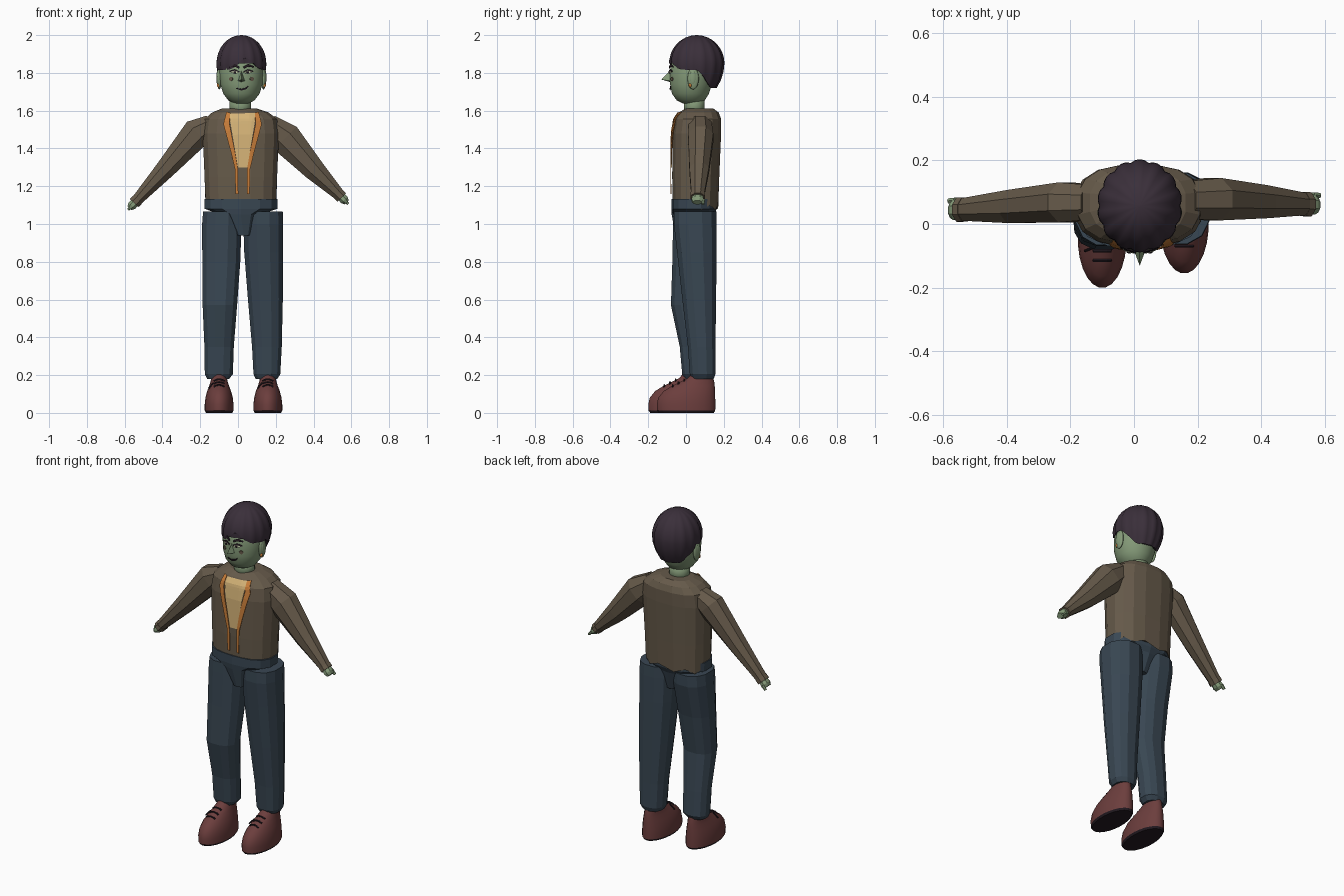
import bpy, bmesh, math
from mathutils import Vector
from mathutils.bvhtree import BVHTree

if "Cube" in bpy.data.objects:
    bpy.data.objects.remove(bpy.data.objects["Cube"])


def material(name, rgb):
    lin = [((c / 255 + 0.055) / 1.055) ** 2.4 for c in rgb]
    m = bpy.data.materials.new(name)
    m.use_nodes = True
    m.diffuse_color = (*lin, 1)
    m.node_tree.nodes["Principled BSDF"].inputs["Base Color"].default_value = (*lin, 1)
    return m


SKIN = material("green skin", (132, 154, 120))
HAIR = material("dark plum hair", (58, 47, 58))
JACKET = material("brown jacket", (102, 90, 74))
TRIM = material("orange trim", (201, 126, 58))
SHIRT = material("tan shirt", (214, 180, 120))
DENIM = material("navy trousers", (57, 71, 83))
SHOE = material("red brown shoe", (108, 62, 61))
DARK = material("near black", (36, 27, 34))
EYE = material("pale eye", (186, 196, 160))


def make(name, verts, faces, mats, smooth=False):
    me = bpy.data.meshes.new(name)
    me.from_pydata([tuple(v) for v in verts], [], faces)
    bm = bmesh.new()
    bm.from_mesh(me)
    bmesh.ops.recalc_face_normals(bm, faces=bm.faces)
    bm.to_mesh(me)
    bm.free()
    for m in mats:
        me.materials.append(m)
    for p in me.polygons:
        p.use_smooth = smooth
    ob = bpy.data.objects.new(name, me)
    bpy.context.collection.objects.link(ob)
    return ob


def skin_rings(name, rings, mat, smooth=False):
    """Join closed rings of points and cap both ends."""
    n = len(rings[0])
    verts = [p for r in rings for p in r]
    faces = [(j * n + i, j * n + (i + 1) % n, (j + 1) * n + (i + 1) % n, (j + 1) * n + i)
             for j in range(len(rings) - 1) for i in range(n)]
    faces += [tuple(range(n)), tuple(range(len(verts) - n, len(verts)))]
    return make(name, verts, faces, [mat], smooth)


def power(c, e):
    return math.copysign(abs(c) ** e, c)


def oval(x0, x1, y0, y1, z, n, e=1.0):
    """Horizontal ring given by its extents."""
    out = []
    for i in range(n):
        a = 2 * math.pi * (i + 0.5) / n
        out.append(Vector(((x0 + x1) / 2 + (x1 - x0) / 2 * power(math.cos(a), e),
                           (y0 + y1) / 2 + (y1 - y0) / 2 * power(math.sin(a), e), z)))
    return out


def loft(name, rows, mat, n=12, e=1.0, smooth=False):
    return skin_rings(name, [oval(*r, n, e) for r in rows], mat, smooth)


def tube(name, path, mat, n=8, smooth=False):
    """Limb along points (x, y, z, radius, depth radius)."""
    pts = [Vector(p[:3]) for p in path]
    rings = []
    for k, p in enumerate(path):
        t = (pts[min(k + 1, len(pts) - 1)] - pts[max(k - 1, 0)]).normalized()
        u = Vector((0, 1, 0))
        v = t.cross(u).normalized()
        rings.append([pts[k] + u * p[4] * math.cos(a) + v * p[3] * math.sin(a)
                      for a in (2 * math.pi * (i + 0.5) / n for i in range(n))])
    return skin_rings(name, rings, mat, smooth)


def ball(name, loc, size, mat):
    bpy.ops.mesh.primitive_uv_sphere_add(segments=14, ring_count=9, radius=1, location=loc)
    ob = bpy.context.object
    ob.name = name
    ob.scale = size
    ob.data.materials.append(mat)
    bpy.ops.object.shade_smooth()
    return ob


def bvh(ob):
    return BVHTree.FromPolygons([v.co for v in ob.data.vertices],
                                [tuple(p.vertices) for p in ob.data.polygons])


def stroke(name, pts, mat, tree, lift=0.004, cross=4, step=4):
    """Thin plate following (x, z, width) points, laid on a front surface."""
    path = []
    for a, b in zip(pts, pts[1:]):
        path += [Vector(a).lerp(Vector(b), s / step) for s in range(step)]
    path.append(Vector(pts[-1]))
    verts = []
    for k, p in enumerate(path):
        d = path[min(k + 1, len(path) - 1)] - path[max(k - 1, 0)]
        side = Vector((-d.y, d.x)).normalized()
        for i in range(cross + 1):
            q = Vector((p.x, p.y)) + side * p.z * (i / cross - 0.5)
            hit = tree.ray_cast(Vector((q.x, -1, q.y)), Vector((0, 1, 0)))[0]
            verts.append((q.x, (hit.y if hit else 0) - lift, q.y))
    w = cross + 1
    faces = [(j * w + i, j * w + i + 1, (j + 1) * w + i + 1, (j + 1) * w + i)
             for j in range(len(path) - 1) for i in range(cross)]
    ob = make(name, verts, faces, [mat])
    mod = ob.modifiers.new("thickness", "SOLIDIFY")
    mod.thickness = 0.004
    mod.offset = 0
    return ob


# Jacket body, with a ragged hem hanging lower at the back
rows = [(-.175, .205, -.072, .172, 1.13), (-.18, .21, -.075, .178, 1.25),
        (-.19, .22, -.073, .188, 1.48), (-.18, .21, -.062, .188, 1.555),
        (-.14, .165, -.04, .175, 1.59), (-.085, .10, -.002, .145, 1.612)]
rings = [oval(*r, 16, 0.8) for r in rows]
for i, p in enumerate(rings[0]):
    if p.y > 0.08:
        p.z = 1.075 + 0.025 * (i % 2)
jacket = skin_rings("jacket_body", rings, JACKET)
front = bvh(jacket)
stroke("shirt_front", [(.023, 1.585, .15), (.024, 1.53, .125), (.025, 1.30, .05)],
       SHIRT, front, 0.004, 8)
for s, side in ((-1, "right"), (1, "left")):
    m = lambda d: 0.024 + s * d
    stroke(side + "_lapel", [(m(.075), 1.59, .02), (m(.085), 1.53, .032), (m(.05), 1.38, .022),
                             (m(.032), 1.29, .016), (m(.03), 1.16, .015)], TRIM, front, 0.008)

# Sleeves, cuffs and hands
arms = {
    "right": [(-.14, .068, 1.53, .055, .06), (-.215, .068, 1.485, .085, .068),
              (-.385, .055, 1.29, .056, .056), (-.545, .045, 1.115, .03, .037)],
    "left": [(.16, .075, 1.53, .06, .065), (.25, .078, 1.455, .092, .072),
             (.405, .07, 1.285, .062, .056), (.545, .062, 1.145, .031, .036)]}
for side, path in arms.items():
    tube(side + "_sleeve", path, JACKET)
    end, d = Vector(path[3][:3]), (Vector(path[3][:3]) - Vector(path[2][:3])).normalized()
    tube(side + "_cuff", [(*(end - d * .02), .034, .041), (*(end + d * .006), .034, .041)], JACKET)
    tube(side + "_hand", [(*(end - d * .01), .024, .028), (*(end + d * .025), .026, .034),
                          (*(end + d * .043), .016, .026)], SKIN)
    thumb = end + d * .025 + Vector((0, .03, 0))
    tube(side + "_thumb", [(*thumb, .009, .01), (*(thumb + d * .03), .007, .009)], SKIN, 6)

# Trousers: hips and two legs, the right knee bent forward
loft("hips", [(-.015, .075, -.055, .12, .94), (-.09, .12, -.076, .15, 1.05),
              (-.18, .212, -.078, .163, 1.08), (-.182, .214, -.078, .165, 1.132)], DENIM, 14, 0.8)
loft("right_leg", [(-.165, -.045, -.012, .095, .18), (-.178, -.025, -.022, .11, .205),
                   (-.18, -.02, -.035, .10, .35), (-.19, -.002, -.082, .08, .57),
                   (-.192, .015, -.075, .115, .80), (-.193, .022, -.072, .16, 1.0),
                   (-.188, .02, -.07, .16, 1.065)], DENIM, 12, 0.85)
loft("left_leg", [(.092, .21, .03, .148, .18), (.08, .226, .018, .158, .205),
                  (.072, .234, .008, .158, .35), (.05, .24, -.022, .162, .6),
                  (.03, .242, -.05, .165, .85), (.025, .242, -.068, .166, 1.0),
                  (.025, .24, -.066, .164, 1.065)], DENIM, 12, 0.85)

# Shoes with dark soles and laces
for side, cx, dy in (("right", -.1, -.045), ("left", .158, 0)):
    rows = [(.07, -.145, .148, 0), (.077, -.155, .156, .012), (.077, -.156, .157, .045),
            (.073, -.148, .156, .08), (.064, -.12, .155, .115), (.053, -.075, .153, .143),
            (.046, -.03, .15, .165), (.042, .01, .145, .185), (.038, .03, .14, .21)]
    shoe = loft(side + "_shoe", [(cx - w, cx + w, a + dy, b + dy, z) for w, a, b, z in rows],
                SHOE, 24, 1.0, True)
    shoe.data.materials.append(DARK)
    for p in shoe.data.polygons:
        if p.center.z < 0.01:
            p.material_index = 1
            p.use_smooth = False
    tree = bvh(shoe)
    for k in range(3):
        y = dy - .07 + .03 * k
        lace = []
        for i in range(5):
            x = cx + (i / 2 - 1) * .028
            hit = tree.ray_cast(Vector((x, y, 1)), Vector((0, 0, -1)))[0]
            lace.append((x, y, (hit.z if hit else .15) + .003, .005, .005))
        tube(side + "_lace", lace, DARK, 6)
    tube(side + "_lace_end", [(cx - .03, dy - .03, .16, .004, .004),
                              (cx - .055, dy - .04, .13, .004, .004)], DARK, 6)

# Neck and head
C = 0.018
loft("neck", [(-.048, .072, -.012, .10, 1.57), (-.045, .07, -.01, .10, 1.68)], SKIN, 16, 1.0, True)
rows = [(.04, -.015, .075, 1.638), (.07, -.05, .10, 1.655), (.097, -.075, .122, 1.69),
        (.112, -.085, .138, 1.74), (.117, -.086, .15, 1.80), (.113, -.077, .16, 1.86),
        (.085, -.045, .145, 1.93), (.04, 0, .1, 1.965)]
head = loft("head", [(C - w, C + w, a, b, z) for w, a, b, z in rows], SKIN, 28, 1.0, True)
face = bvh(head)
make("nose", [(C, -.131, 1.765), (C - .02, -.078, 1.757), (C + .02, -.078, 1.757),
              (C, -.08, 1.815), (C, -.078, 1.75)],
     [(0, 3, 1), (0, 2, 3), (0, 1, 4), (0, 4, 2)], [SKIN])

# Face details, mirrored about the head centre
for s, side in ((-1, "right"), (1, "left")):
    m = lambda d: C + s * d
    stroke(side + "_brow", [(m(.012), 1.828, .011), (m(.035), 1.84, .014), (m(.065), 1.832, .006)],
           DARK, face, .007)
    stroke(side + "_eyelid", [(m(.012), 1.805, .006), (m(.035), 1.812, .016), (m(.062), 1.808, .005)],
           DARK, face, .006)
    stroke(side + "_eye", [(m(.016), 1.802, .004), (m(.034), 1.803, .017), (m(.054), 1.804, .004)],
           EYE, face, .007)
    stroke(side + "_pupil", [(m(.028), 1.803, .008), (m(.034), 1.803, .014), (m(.04), 1.803, .008)],
           DARK, face, .010)
    stroke(side + "_cheek_spot", [(m(.045), 1.768, .006), (m(.051), 1.768, .02),
                                  (m(.059), 1.768, .02), (m(.065), 1.768, .006)], JACKET, face)
    ball(side + "_ear", (m(.117), .038, 1.77), (.014, .03, .058), SKIN)
    ball(side + "_ear_hollow", (m(.126), .036, 1.775), (.007, .017, .038), SKIN)
    ball(side + "_earring", (m(.122), .022, 1.735), (.008, .008, .012), TRIM)
stroke("mouth", [(C - .028, 1.718, .004), (C, 1.711, .008), (C + .025, 1.718, .008),
                 (C + .036, 1.73, .003)], DARK, face, .005)

# Hair: ribbed dome whose edge rises over the forehead and drops at the nape
N, LEVELS = 56, 8
Y0, Z0 = 0.057, 1.85


def hair_point(a, scale, z):
    rib = 0.955 + 0.055 * abs(math.sin(7 * a)) ** 0.7
    return Vector((C + .133 * scale * rib * math.cos(a), Y0 + .145 * scale * rib * math.sin(a), z))


def hair_edge(a):
    f = -math.sin(a)
    if f < 0:
        return 1.82 - 0.1 * min(1, -1.5 * f)
    return 1.815 + 0.065 * math.exp(-((math.cos(a) - .2) / .4) ** 2) * f


angles = [2 * math.pi * i / N for i in range(N)]
rings = []
for k in range(LEVELS):
    phi = math.pi / 2 * (k + 0.15) / LEVELS
    rings.append([hair_point(a, math.sin(phi), max(Z0 + .15 * math.cos(phi), hair_edge(a)))
                  for a in angles])
for t in (0, .35, .7, 1):
    ring = []
    for a in angles:
        z = Z0 + (hair_edge(a) - Z0) * t
        ring.append(hair_point(a, 1 - .28 * (max(0, Z0 - z) / .13) ** 2, z))
    rings.append(ring)
rings.append([hair_point(a, .66, hair_edge(a) + .01) for a in angles])
hair = skin_rings("hair", rings, HAIR, True)
bpy.context.view_layer.objects.active = hair
bpy.ops.object.select_all(action="DESELECT")
hair.select_set(True)
bpy.ops.object.shade_smooth_by_angle(angle=math.radians(40))
